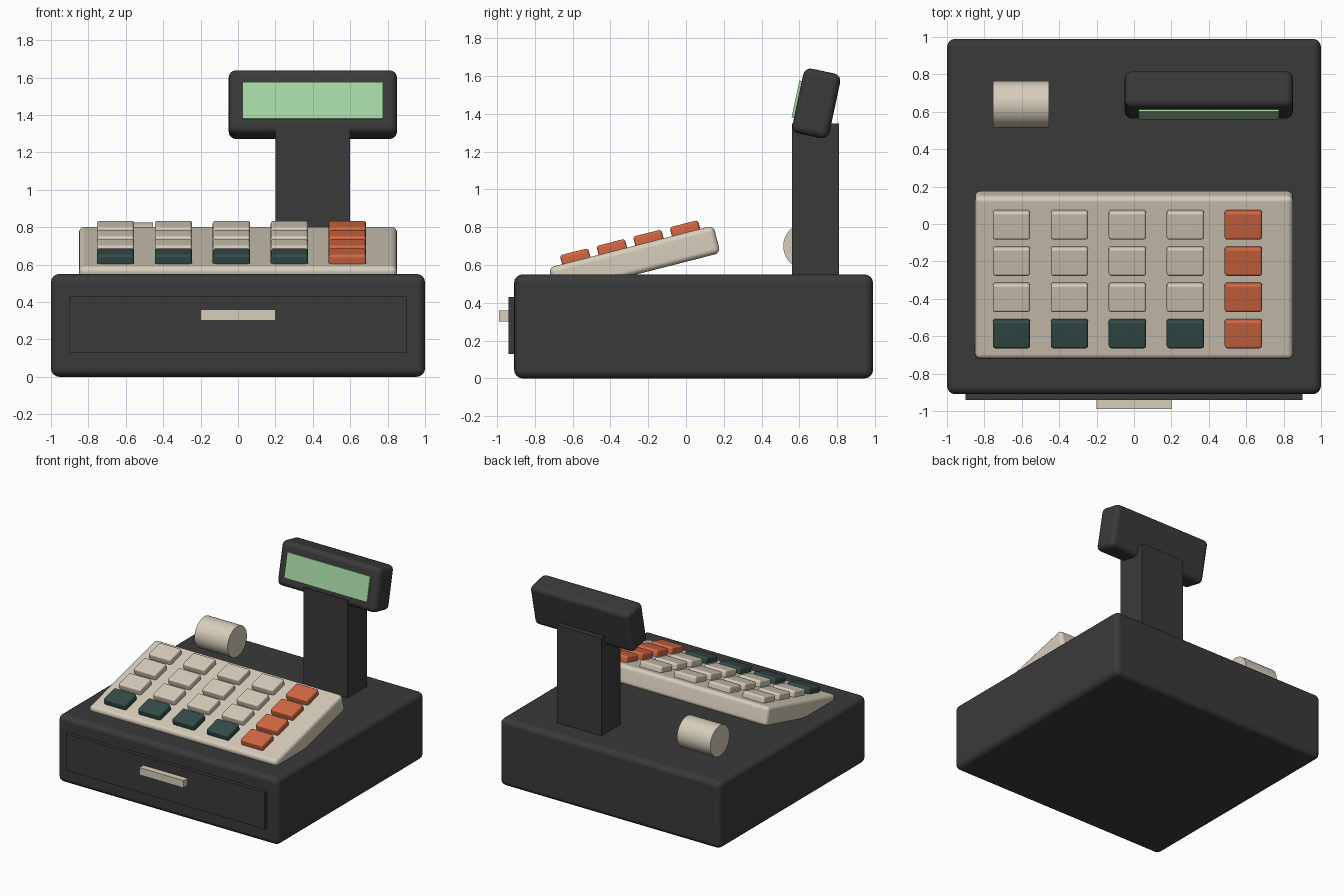
import bpy, bmesh, math
from mathutils import Matrix, Vector

cube = bpy.data.objects.get("Cube")
if cube:
    bpy.data.objects.remove(cube, do_unlink=True)


def material(name, rgb):
    m = bpy.data.materials.new(name)
    m.use_nodes = True
    m.diffuse_color = (*rgb, 1)
    m.node_tree.nodes["Principled BSDF"].inputs["Base Color"].default_value = (*rgb, 1)
    return m


charcoal = material("charcoal", (0.042, 0.042, 0.042))
cream = material("cream", (0.68, 0.61, 0.50))
orange = material("orange", (0.66, 0.14, 0.055))
teal = material("dark_teal", (0.035, 0.073, 0.066))
green = material("display_green", (0.38, 0.68, 0.38))


def finish(bm, name, mat, matrix):
    mesh = bpy.data.meshes.new(name)
    bm.to_mesh(mesh)
    bm.free()
    mesh.materials.append(mat)
    obj = bpy.data.objects.new(name, mesh)
    obj.matrix_world = matrix
    bpy.context.collection.objects.link(obj)
    bpy.ops.object.select_all(action="DESELECT")
    obj.select_set(True)
    bpy.context.view_layer.objects.active = obj
    bpy.ops.object.shade_smooth_by_angle(angle=math.radians(40))
    return obj


def box(name, size, center, mat, bevel=0, frame=Matrix()):
    """Box with optional rounded edges, placed inside a tilted frame."""
    bm = bmesh.new()
    bmesh.ops.create_cube(bm, size=1)
    bmesh.ops.scale(bm, vec=Vector(size), verts=bm.verts)
    if bevel:
        bmesh.ops.bevel(bm, geom=bm.edges[:], offset=bevel, segments=4,
                        profile=0.5, affect="EDGES")
    obj = finish(bm, name, mat, frame @ Matrix.Translation(center))
    if bevel:
        # Keep the broad faces flat while the rounded edges stay smooth
        mod = obj.modifiers.new("flat_faces", "WEIGHTED_NORMAL")
        mod.keep_sharp = True
    return obj


def tilted(center, angle):
    return Matrix.Translation(center) @ Matrix.Rotation(angle, 4, "X")


# Body with cash drawer
box("body", (2, 1.9, 0.55), (0, 0.04, 0.275), charcoal, 0.045)
box("drawer_front", (1.8, 0.06, 0.3), (0, -0.91, 0.28), charcoal)
box("drawer_handle", (0.4, 0.06, 0.06), (0, -0.96, 0.33), cream)

# Sloped keypad with its keys
pad = tilted((0, -0.272, 0.625), 0.25)
box("keypad_panel", (1.7, 0.9, 0.15), (0, 0, 0), cream, 0.03, pad)
for row in range(4):
    for col in range(5):
        mat = orange if col == 4 else teal if row == 0 else cream
        box(f"key_row{row + 1}_column{col + 1}", (0.2, 0.155, 0.06),
            (-0.655 + 0.31 * col, -0.3 + 0.2 * row, 0.093), mat, 0.015, pad)

# Display on its post
box("display_post", (0.4, 0.25, 0.82), (0.4, 0.685, 0.94), charcoal)
head = tilted((0.4, 0.69, 1.455), -0.21)
box("display_housing", (0.9, 0.2, 0.35), (0, 0, 0), charcoal, 0.04, head)
box("display_screen", (0.75, 0.02, 0.2), (0, -0.103, 0), green, 0, head)

# Paper roll
bm = bmesh.new()
bmesh.ops.create_cone(bm, cap_ends=True, segments=32, radius1=0.125,
                      radius2=0.125, depth=0.3)
finish(bm, "paper_roll", cream,
       Matrix.Translation((-0.605, 0.64, 0.7)) @ Matrix.Rotation(math.pi / 2, 4, "Y"))
